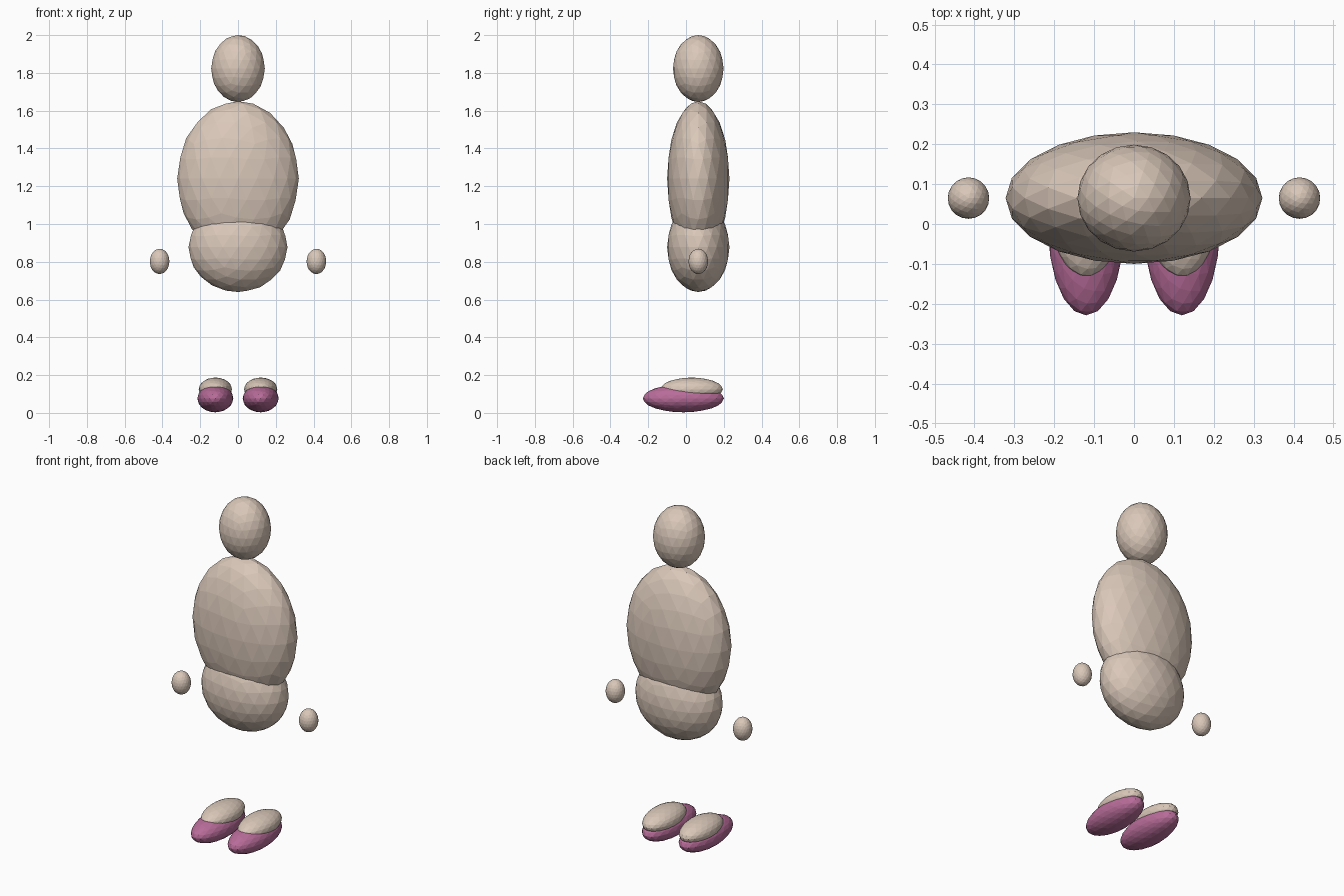
import bpy

# Remove the default cube only
cube = bpy.data.objects.get("Cube")
if cube:
    bpy.data.objects.remove(cube, do_unlink=True)


def make_material(name, colour):
    mat = bpy.data.materials.new(name)
    mat.use_nodes = True
    mat.diffuse_color = colour
    mat.node_tree.nodes["Principled BSDF"].inputs["Base Color"].default_value = colour
    return mat


skin = make_material("skin_beige", (0.70, 0.575, 0.485, 1))
shoe = make_material("shoe_plum", (0.48, 0.15, 0.32, 1))


def ellipsoid(name, centre, radii, mat):
    """Flat-shaded faceted ellipsoid with its scale applied."""
    bpy.ops.mesh.primitive_ico_sphere_add(subdivisions=3, radius=1, location=centre)
    ob = bpy.context.object
    ob.name = name
    ob.scale = radii
    bpy.ops.object.transform_apply(location=False, rotation=False, scale=True)
    bpy.ops.object.shade_flat()
    ob.data.materials.append(mat)
    return ob


BODY_Y = 0.065

# Body stack
ellipsoid("head", (0, BODY_Y, 1.823), (0.142, 0.134, 0.177), skin)
ellipsoid("torso", (0, BODY_Y, 1.24), (0.322, 0.165, 0.41), skin)
ellipsoid("pelvis", (0, BODY_Y, 0.877), (0.262, 0.165, 0.237), skin)

# Floating hands, feet and shoes on both sides
for side, sx in (("left", 1), ("right", -1)):
    ellipsoid(side + "_hand", (sx * 0.415, BODY_Y, 0.802), (0.052, 0.052, 0.067), skin)
    ellipsoid(side + "_foot", (sx * 0.12, 0.03, 0.125), (0.088, 0.165, 0.062), skin)
    ellipsoid(side + "_shoe", (sx * 0.12, -0.014, 0.077), (0.095, 0.215, 0.074), shoe)
